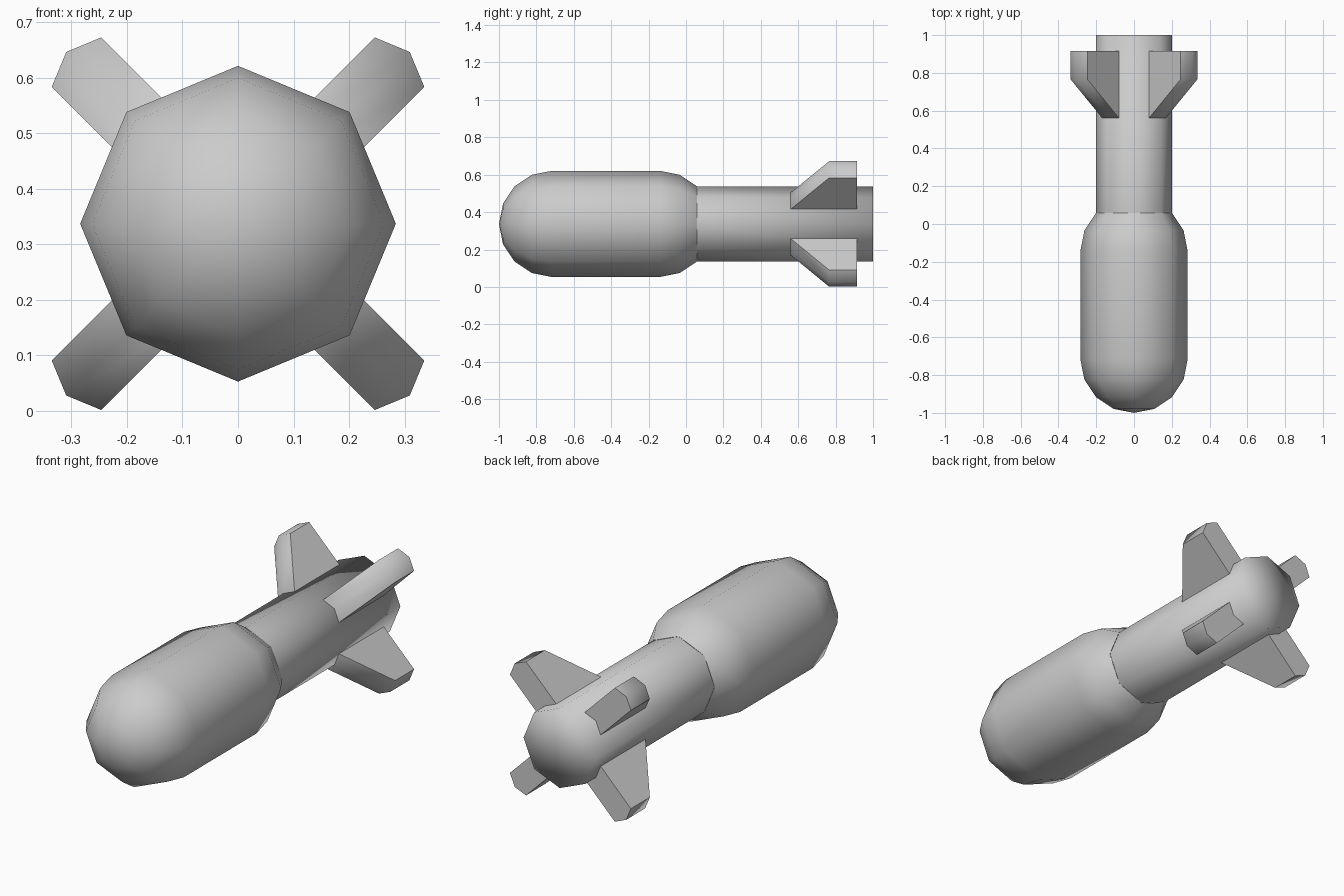
import bpy, bmesh, math
from mathutils import Matrix, Vector

if "Cube" in bpy.data.objects:
    bpy.data.objects.remove(bpy.data.objects["Cube"])

ZC = 0.337      # height of the long axis
SIDES = 8
R_BODY, R_TUBE = 0.284, 0.2


def finish(bm, name, angle=None):
    bmesh.ops.recalc_face_normals(bm, faces=bm.faces[:])
    me = bpy.data.meshes.new(name)
    bm.to_mesh(me)
    bm.free()
    ob = bpy.data.objects.new(name, me)
    bpy.context.collection.objects.link(ob)
    for p in me.polygons:
        p.use_smooth = True
    if angle:
        bpy.ops.object.select_all(action='DESELECT')
        ob.select_set(True)
        bpy.context.view_layer.objects.active = ob
        bpy.ops.object.shade_smooth_by_angle(angle=math.radians(angle))
    return ob


def lathe(name, profile):
    """Turn (y, radius) points around the long axis."""
    bm = bmesh.new()
    rings = []
    for y, r in profile:
        if r < 1e-5:
            rings.append([bm.verts.new((0, y, ZC))] * SIDES)
        else:
            rings.append([bm.verts.new((r * math.sin(a), y, ZC + r * math.cos(a)))
                          for a in (2 * math.pi * i / SIDES for i in range(SIDES))])
    for r0, r1 in zip(rings, rings[1:]):
        for i in range(SIDES):
            j = (i + 1) % SIDES
            quad = list(dict.fromkeys((r0[i], r0[j], r1[j], r1[i])))
            bm.faces.new(quad)
    return finish(bm, name)


# Rounded warhead casing: hemisphere nose, straight middle, tapered shoulder
def arc(center, sign, degrees):
    return [(center + sign * R_BODY * math.sin(math.radians(d)),
             R_BODY * math.cos(math.radians(d))) for d in degrees]


nose = arc(-0.716, -1, (90, 67.5, 45, 22.5, 0))
shoulder = arc(-0.142, 1, (0, 22.5, 45))
lathe("casing", nose + shoulder)

# Tail tube with a flat end
seam = shoulder[-1][0]
lathe("tail_tube", [(seam, R_TUBE), (1.0, R_TUBE), (1.0, 0.0)])

# Four swept fins; each tip is ridged like the corner of the tube
HALF, RIDGE = 0.063, 0.026
side = [(0.56, 0.10, 0), (0.56, 0.174, 1), (0.765, 0.411, 1),
        (0.915, 0.411, 1), (0.915, 0.10, 0)]
for k, label in enumerate(("upper_right", "lower_right", "lower_left", "upper_left")):
    bm = bmesh.new()
    turn = Matrix.Rotation(math.radians(45 + 90 * k), 4, 'Y')
    cols = []
    for w in (-HALF, 0, HALF):
        lift = RIDGE if w == 0 else 0
        cols.append([bm.verts.new(turn @ Vector((w, y, r + lift * up)) + Vector((0, 0, ZC)))
                     for y, r, up in side])
    n = len(side)
    for a, b in zip(cols, cols[1:]):
        for i in range(n):
            j = (i + 1) % n
            bm.faces.new((a[i], a[j], b[j], b[i]))
    bm.faces.new(cols[0])
    bm.faces.new(cols[2])
    finish(bm, "fin_" + label, 55)
